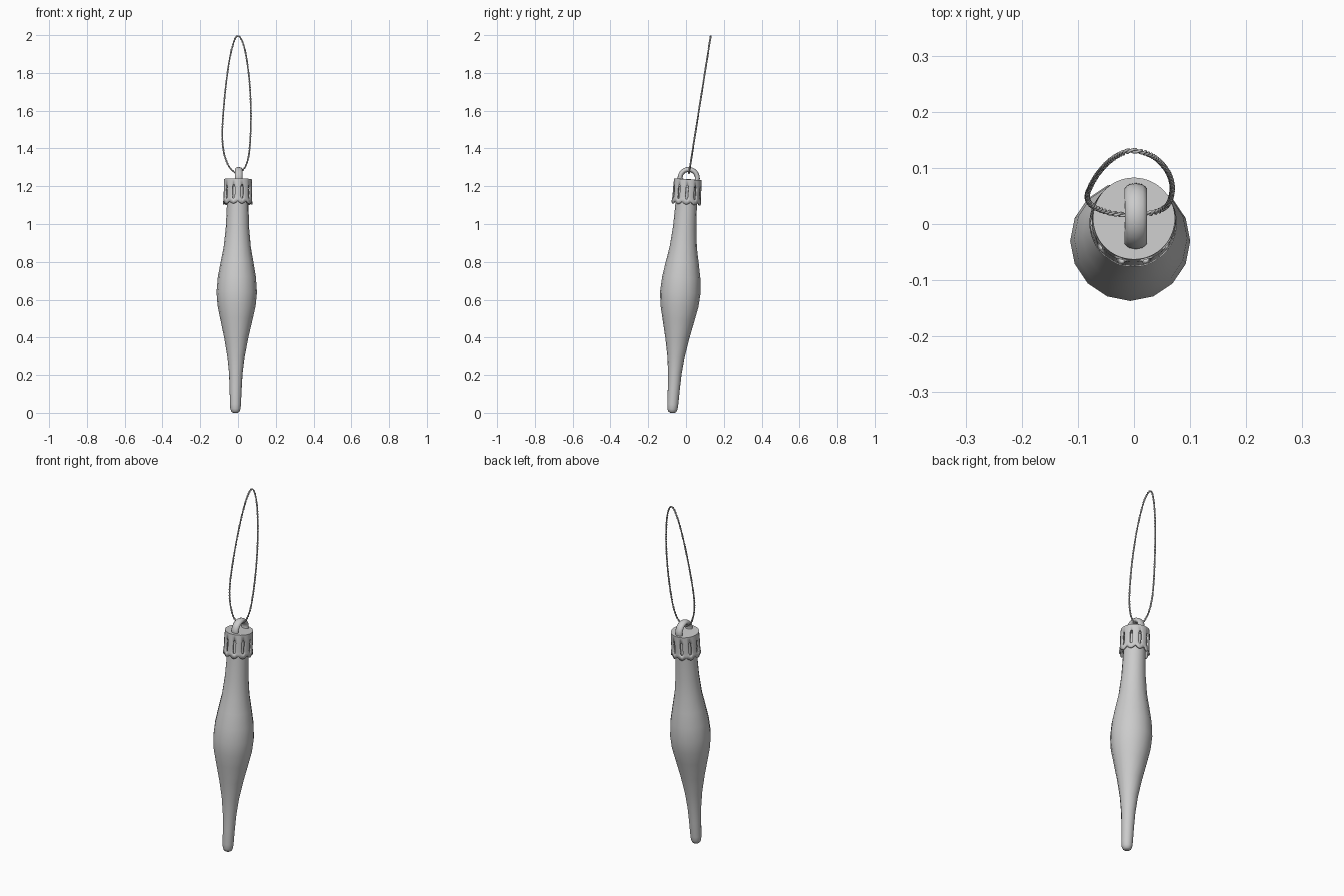
import bpy, bmesh, math
from mathutils import Vector, Matrix

if "Cube" in bpy.data.objects:
    bpy.data.objects.remove(bpy.data.objects["Cube"])

# The ornament hangs on a slightly tilted axis from tip to cap
BASE = Vector((-0.014, -0.073, 0.0))
AXIS = Vector((0.014, 0.083, 1.24))
TILT = Matrix.Translation(BASE) @ AXIS.to_track_quat('Z', 'Y').to_matrix().to_4x4()
TILT = Matrix.Translation(BASE) @ Vector((0, 0, 1)).rotation_difference(AXIS).to_matrix().to_4x4()


def finish(bm, name, angle=40):
    bmesh.ops.recalc_face_normals(bm, faces=bm.faces)
    bm.transform(TILT)
    mesh = bpy.data.meshes.new(name)
    bm.to_mesh(mesh)
    bm.free()
    ob = bpy.data.objects.new(name, mesh)
    bpy.context.collection.objects.link(ob)
    bpy.ops.object.select_all(action='DESELECT')
    ob.select_set(True)
    bpy.context.view_layer.objects.active = ob
    bpy.ops.object.shade_smooth_by_angle(angle=math.radians(angle))
    return ob


def bridge(bm, a, b):
    n = len(a)
    for i in range(n):
        j = (i + 1) % n
        bm.faces.new((a[i], a[j], b[j], b[i]))


# Glass drop body
profile = [(0.012, 0.0), (0.021, 0.006), (0.027, 0.02), (0.029, 0.045), (0.032, 0.13),
           (0.036, 0.21), (0.046, 0.3), (0.064, 0.4), (0.086, 0.5), (0.101, 0.57),
           (0.107, 0.64), (0.101, 0.72), (0.087, 0.8), (0.072, 0.88), (0.062, 0.98),
           (0.058, 1.08), (0.056, 1.2)]
SIDES = 16
bm = bmesh.new()
rings = [[bm.verts.new((r * math.cos(math.tau * i / SIDES), r * math.sin(math.tau * i / SIDES), z))
          for i in range(SIDES)] for r, z in profile]
for a, b in zip(rings, rings[1:]):
    bridge(bm, a, b)
bm.faces.new(rings[0])
bm.faces.new(rings[-1])
finish(bm, "drop_body", 60)

# Crown cap: ten petals, each with a slot and a pointed lower edge
PETALS = 10
offsets = [-18, -12, -6, 0, 6, 12]
drop = [0.016, 0.008, 0.003, 0.0, 0.003, 0.008]
slot = [-18, -12, -5.5, 0, 5.5, 12]
bm = bmesh.new()
rows = []
for k, (z, r) in enumerate([(1.24, 0.073), (1.207, 0.0745), (1.195, 0.075),
                            (1.147, 0.075), (1.135, 0.076), (1.106, 0.078)]):
    row = []
    for p in range(PETALS):
        for c in range(6):
            off = slot[c] * (0.999 if k in (2, 3) else 1)
            if k in (1, 4) and abs(offsets[c]) == 6:
                off *= 0.6
            a = math.radians(-72 + 36 * p + off)
            zz = z + (drop[c] if k == 5 else 0)
            row.append(bm.verts.new((r * math.cos(a), r * math.sin(a), zz)))
    rows.append(row)
n = len(rows[0])
for k in range(5):
    for i in range(n):
        if k in (1, 2, 3) and i % 6 in (2, 3):
            continue
        j = (i + 1) % n
        bm.faces.new((rows[k][i], rows[k][j], rows[k + 1][j], rows[k + 1][i]))
bm.faces.new(rows[0])
cap = finish(bm, "crown_cap", 35)
mod = cap.modifiers.new("thickness", 'SOLIDIFY')
mod.thickness = 0.008
mod.offset = -1

# Hanging ring, flattened tube, lower half buried in the cap
bm = bmesh.new()
N, M = 24, 10
loops = []
for i in range(N):
    a = math.tau * i / N
    loop = []
    for j in range(M):
        t = math.tau * j / M
        r = 0.046 + 0.013 * math.cos(t)
        loop.append(bm.verts.new((0.003 + 0.021 * math.sin(t), 0.004 + r * math.cos(a),
                                  1.246 + r * math.sin(a))))
    loops.append(loop)
for i in range(N):
    bridge(bm, loops[i], loops[(i + 1) % N])
finish(bm, "hanging_ring", 60)

# Loop of twisted cord: two strands wound around a closed spline
pts = [(0, 1.270), (0.035, 1.298), (0.055, 1.355), (0.065, 1.45), (0.068, 1.6), (0.06, 1.76),
       (0.041, 1.9), (0.02, 1.972), (0, 1.995), (-0.02, 1.97), (-0.045, 1.87), (-0.068, 1.7),
       (-0.083, 1.5), (-0.077, 1.39), (-0.055, 1.318), (-0.03, 1.283)]
ctrl = [Vector((x, 0.016 + (z - 1.27) * 0.158, z)) for x, z in pts]
dense = []
for i in range(len(ctrl)):
    p0, p1, p2, p3 = (ctrl[(i + d) % len(ctrl)] for d in (-1, 0, 1, 2))
    for s in range(40):
        t = s / 40
        dense.append(0.5 * (2 * p1 + (p2 - p0) * t + (2 * p0 - 5 * p1 + 4 * p2 - p3) * t * t
                            + (3 * p1 - p0 - 3 * p2 + p3) * t ** 3))
length = [0.0]
for i in range(len(dense)):
    length.append(length[-1] + (dense[(i + 1) % len(dense)] - dense[i]).length)
TURNS = 50
normal = Vector((0, 1, -0.158)).normalized()
cu = bpy.data.curves.new("cord_loop", 'CURVE')
cu.dimensions = '3D'
cu.bevel_depth = 0.0027
cu.bevel_resolution = 1
for phase in (0, math.pi):
    sp = cu.splines.new('POLY')
    sp.points.add(len(dense) - 1)
    sp.use_cyclic_u = True
    for i, p in enumerate(dense):
        tan = (dense[(i + 1) % len(dense)] - dense[i - 1]).normalized()
        side = tan.cross(normal)
        a = math.tau * TURNS * length[i] / length[-1] + phase
        q = p + 0.0024 * (math.cos(a) * side + math.sin(a) * normal)
        sp.points[i].co = (*q, 1)
cord = bpy.data.objects.new("cord_loop", cu)
bpy.context.collection.objects.link(cord)
bpy.ops.object.select_all(action='DESELECT')
cord.select_set(True)
bpy.context.view_layer.objects.active = cord
bpy.ops.object.convert(target='MESH')
